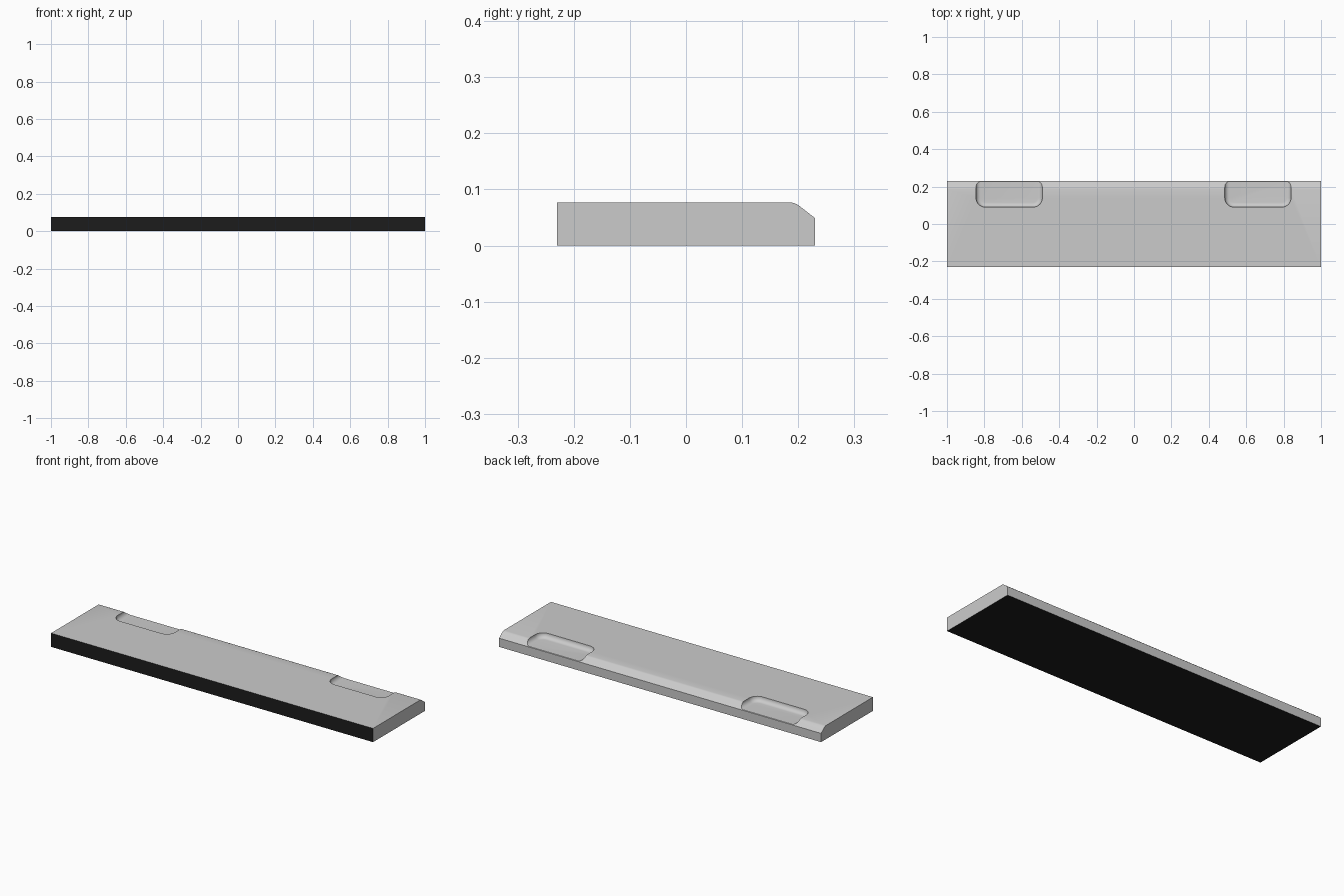
import bpy, bmesh
from math import sin, cos, pi

if "Cube" in bpy.data.objects:
    bpy.data.objects.remove(bpy.data.objects["Cube"])

def make_object(name, bm):
    bmesh.ops.recalc_face_normals(bm, faces=bm.faces[:])
    me = bpy.data.meshes.new(name)
    bm.to_mesh(me)
    bm.free()
    ob = bpy.data.objects.new(name, me)
    bpy.context.collection.objects.link(ob)
    return ob

def skin(bm, loops):
    """Join equal closed loops and cap both ends."""
    rings = [[bm.verts.new(p) for p in lp] for lp in loops]
    n = len(rings[0])
    for a, b in zip(rings, rings[1:]):
        for i in range(n):
            j = (i + 1) % n
            bm.faces.new((a[i], a[j], b[j], b[i]))
    bm.faces.new(rings[0])
    bm.faces.new(rings[-1])

# Bar: side profile with a softened chamfer on the top back edge
profile = [(-0.23, 0), (0.23, 0), (0.23, 0.049), (0.203, 0.070),
           (0.198, 0.0735), (0.193, 0.0757), (0.187, 0.077), (-0.23, 0.077)]
bm = bmesh.new()
skin(bm, [[(x, y, z) for y, z in profile] for x in (-1, 1)])
bar = make_object("notched_bar", bm)

# Cutters: rounded pockets with a filleted floor, open at the back
def pocket(name, x0, x1, y0=0.09, floor=0.051, fillet=0.025, corner=0.05):
    levels = [(0, 0.15)]
    for k in range(7):
        a = k / 6 * pi / 2
        levels.append((fillet * (1 - cos(a)), floor + fillet * (1 - sin(a))))
    loops = []
    for inset, z in levels:
        r = corner - inset
        lp = [(x0 + inset, 0.3, z)]
        for cx, start in ((x0 + corner, pi), (x1 - corner, 1.5 * pi)):
            for k in range(9):
                a = start + k / 8 * pi / 2
                lp.append((cx + r * cos(a), y0 + corner + r * sin(a), z))
        lp.append((x1 - inset, 0.3, z))
        loops.append(lp)
    bm = bmesh.new()
    skin(bm, loops)
    ob = make_object(name, bm)
    ob.hide_render = True
    return ob

bpy.context.view_layer.objects.active = bar
bar.select_set(True)
for side, x0, x1 in (("left", -0.845, -0.49), ("right", 0.485, 0.84)):
    cutter = pocket(side + "_pocket_cutter", x0, x1)
    mod = bar.modifiers.new(side + "_pocket", 'BOOLEAN')
    mod.operation = 'DIFFERENCE'
    mod.solver = 'EXACT'
    mod.object = cutter
    bpy.ops.object.modifier_apply(modifier=mod.name)
    bpy.data.objects.remove(cutter)

# Dark front and underside
grey = bpy.data.materials.new("grey")
grey.diffuse_color = (0.8, 0.8, 0.8, 1)
grey.use_nodes = True
grey.node_tree.nodes["Principled BSDF"].inputs["Base Color"].default_value = grey.diffuse_color
dark = bpy.data.materials.new("dark")
dark.diffuse_color = (0.012, 0.012, 0.012, 1)
dark.use_nodes = True
dark.node_tree.nodes["Principled BSDF"].inputs["Base Color"].default_value = dark.diffuse_color
bar.data.materials.clear()
bar.data.materials.append(grey)
bar.data.materials.append(dark)
for f in bar.data.polygons:
    f.material_index = 1 if f.normal.y < -0.9 and f.center.y < -0.2 or f.normal.z < -0.9 else 0

bpy.ops.object.shade_smooth_by_angle(angle=0.5)
